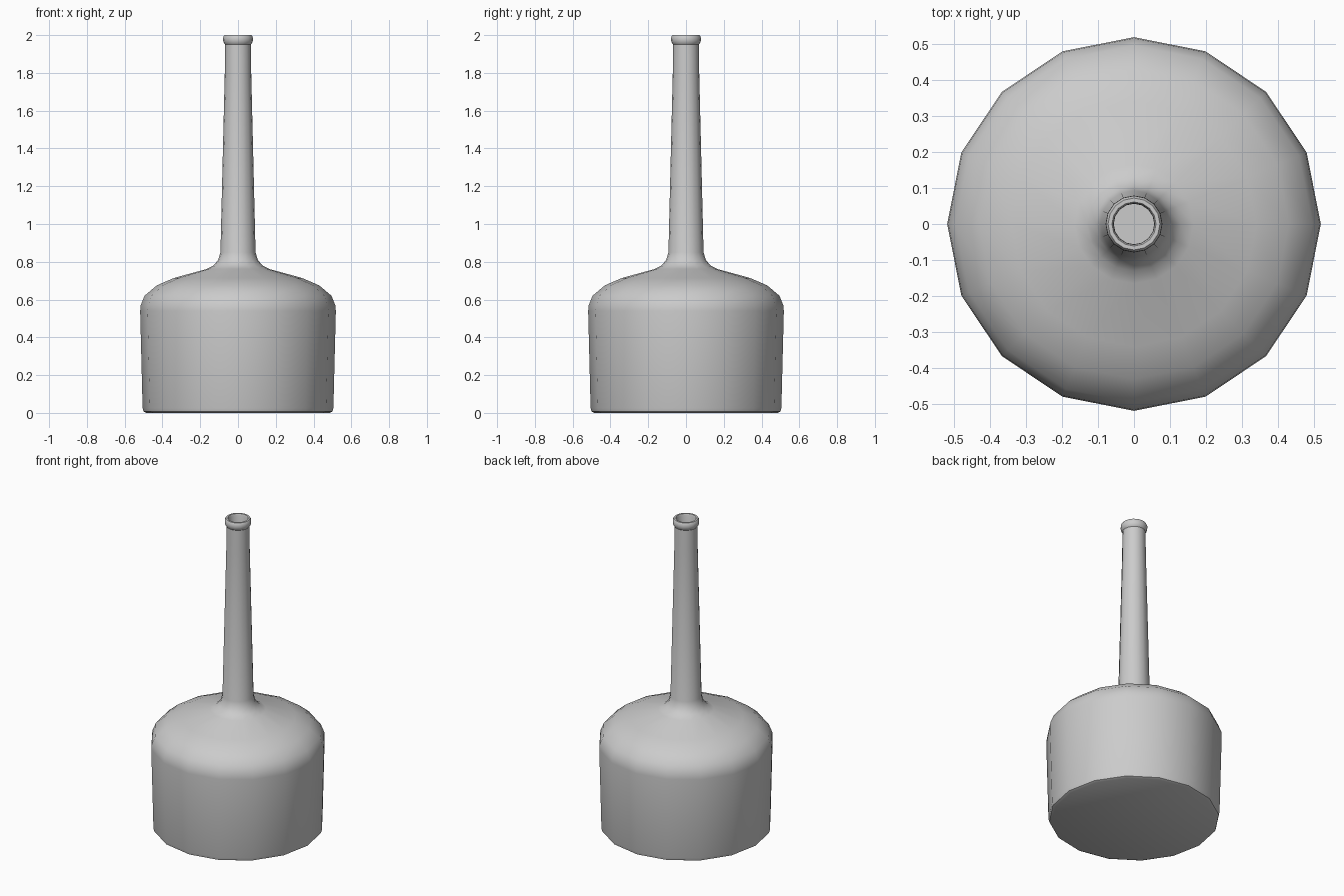
import bpy, bmesh
from math import cos, sin, pi, radians

SIDES = 16

cube = bpy.data.objects.get("Cube")
if cube:
    bpy.data.objects.remove(cube, do_unlink=True)

grey = bpy.data.materials.new("plain grey")
grey.use_nodes = True
grey.diffuse_color = (0.6, 0.6, 0.6, 1)
grey.node_tree.nodes["Principled BSDF"].inputs["Base Color"].default_value = grey.diffuse_color

# Outer wall from base to rim, as (radius, height)
outer = [(0.485, 0), (0.5, 0.007), (0.505, 0.025), (0.518, 0.54), (0.515, 0.57),
         (0.495, 0.62), (0.43, 0.675), (0.34, 0.714), (0.165, 0.762), (0.13, 0.78),
         (0.105, 0.81), (0.093, 0.85), (0.07, 1.8), (0.068, 1.95),
         (0.075, 1.958), (0.079, 1.973), (0.078, 1.99), (0.072, 2.0), (0.061, 2.0)]
# Inner wall from rim down to the floor
inner = [(0.057, 1.99), (0.056, 1.8), (0.08, 0.84), (0.15, 0.745), (0.42, 0.655),
         (0.49, 0.6), (0.502, 0.54), (0.485, 0.02)]


def lathe(name, profile):
    """Spin a profile around z and cap both ends."""
    bm = bmesh.new()
    rings = [[bm.verts.new((r * cos(2 * pi * i / SIDES), r * sin(2 * pi * i / SIDES), z))
              for i in range(SIDES)] for r, z in profile]
    for low, high in zip(rings, rings[1:]):
        for i in range(SIDES):
            j = (i + 1) % SIDES
            bm.faces.new((low[i], low[j], high[j], high[i]))
    bm.faces.new(rings[0][::-1])
    bm.faces.new(rings[-1])
    mesh = bpy.data.meshes.new(name)
    bm.to_mesh(mesh)
    bm.free()
    mesh.materials.append(grey)
    obj = bpy.data.objects.new(name, mesh)
    bpy.context.collection.objects.link(obj)
    return obj


# Hollow bottle with a long neck and rolled lip
bottle = lathe("bottle", outer + inner)
bpy.ops.object.select_all(action="DESELECT")
bottle.select_set(True)
bpy.context.view_layer.objects.active = bottle
bpy.ops.object.shade_smooth_by_angle(angle=radians(40))
